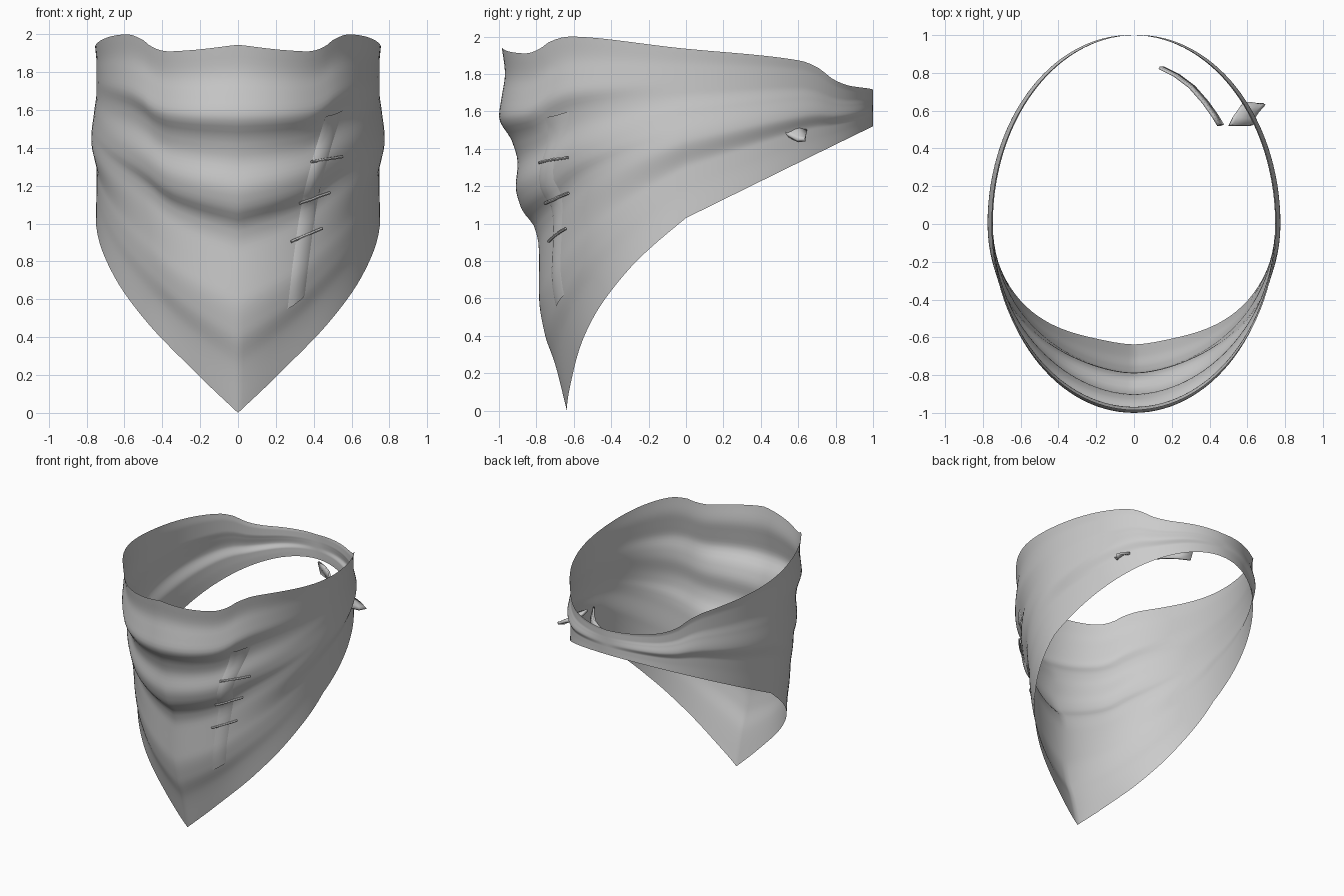
import bpy, math
from mathutils import Vector
from mathutils.bvhtree import BVHTree

if "Cube" in bpy.data.objects:
    bpy.data.objects.remove(bpy.data.objects["Cube"])


def curve(pts):
    """Smooth monotone interpolation through (input, output) points."""
    n = len(pts)
    d = [(pts[i+1][1]-pts[i][1])/(pts[i+1][0]-pts[i][0]) for i in range(n-1)]
    m = [d[0]] + [0 if d[i-1]*d[i] <= 0 else 2*d[i-1]*d[i]/(d[i-1]+d[i])
                  for i in range(1, n-1)] + [d[-1]]

    def f(x):
        x = min(max(x, pts[0][0]), pts[-1][0])
        i = 0
        while i < n-2 and x > pts[i+1][0]:
            i += 1
        h = pts[i+1][0]-pts[i][0]
        u = (x-pts[i][0])/h
        return ((1+2*u)*(1-u)**2*pts[i][1] + u*(1-u)**2*h*m[i]
                + u*u*(3-2*u)*pts[i+1][1] + u*u*(u-1)*h*m[i+1])
    return f


def make(name, verts, faces, angle=60):
    me = bpy.data.meshes.new(name)
    me.from_pydata([tuple(v) for v in verts], [], faces)
    ob = bpy.data.objects.new(name, me)
    bpy.context.collection.objects.link(ob)
    bpy.ops.object.select_all(action='DESELECT')
    ob.select_set(True)
    bpy.context.view_layer.objects.active = ob
    bpy.ops.object.shade_smooth_by_angle(angle=math.radians(angle))
    return ob


def grid_faces(rows, cols, wrap=False):
    return [(r*cols+c, (r+1)*cols+c, (r+1)*cols+(c+1) % cols, r*cols+(c+1) % cols)
            for r in range(rows-1) for c in range(cols if wrap else cols-1)]


# Edge heights against the angle from the front centre
top_z = curve([(0, 1.945), (20, 1.916), (30, 1.91), (37, 1.93), (43, 1.975), (51, 2.0),
               (90, 1.935), (128, 1.87), (134, 1.84), (143, 1.765), (152, 1.735), (180, 1.715)])
front_hem = curve([(0, 0), (23.6, .19), (45, .4), (62, .62), (76, .83), (90, 1.03)])
# Fold profiles: depth at the front centre, and width scale at the sides
front_fold = curve([((1.945-z)/1.945, s) for z, s in [
    (1.945, .985), (1.8, .968), (1.68, .985), (1.57, 1.0), (1.44, .93), (1.32, .9),
    (1.2, .91), (1.08, .88), (.98, .81), (.87, .787), (.6, .785), (.41, .755),
    (.25, .70), (0, .637)]])
side_fold = curve([(0, 1), (.1, .99), (.26, .99), (.37, 1.005), (.54, 1.027),
                   (.7, .99), (.81, .99), (1, .995)])


def cloth_point(deg, t):
    a = min(deg, 360-deg)
    th = math.radians(deg)
    sn = abs(math.sin(th))
    y = -math.cos(th)
    low = front_hem(a) if a <= 90 else 1.03+.49*y
    if a <= 90:
        w = sn**2.9
        s = front_fold(t)*(1-w) + side_fold(t)*w
    else:
        s = 1 + (side_fold(t)-1)*sn
    return Vector((.755*s*math.sin(th), y*s, top_z(a)*(1-t) + low*t))


# Face scarf
R, C = 64, 120
verts = [cloth_point(360*c/C, r/(R-1)) for r in range(R) for c in range(C)]
scarf_faces = grid_faces(R, C, True)
make("scarf", verts, scarf_faces)
tree = BVHTree.FromPolygons(verts, scarf_faces)


def on_cloth(x, z, lift):
    hit, nor, _, _ = tree.ray_cast(Vector((x, -3, z)), Vector((0, 1, 0)))
    if nor.y > 0:
        nor = -nor
    return hit + nor*lift


# Mended tear strip lying on the cloth
left = curve([(0, .26), (.25, .29), (.55, .335), (.75, .385), (1, .46)])
N, M = 25, 5
strip = []
for i in range(N):
    u = i/(N-1)
    for j in range(M):
        k = j/(M-1)
        strip.append(on_cloth(left(u)+.09*k, .55+1.02*u+k*(.07-.04*u),
                              .012 if 0 < j < M-1 else .004))
make("tear_strip", strip, grid_faces(N, M))


def tube(name, pts, radius, sides=6):
    vs = []
    for i, p in enumerate(pts):
        d = (pts[min(i+1, len(pts)-1)]-pts[max(i-1, 0)]).normalized()
        a = d.cross(Vector((0, 0, 1))).normalized()
        b = d.cross(a)
        for k in range(sides):
            g = 2*math.pi*k/sides
            vs.append(p + (a*math.cos(g)+b*math.sin(g))*radius)
    n = len(vs)
    make(name, vs, grid_faces(len(pts), sides, True)
         + [tuple(range(sides)), tuple(range(n-sides, n))], 40)


# Stitches across the tear
for i, (x0, z0, x1, z1) in enumerate([(.38, 1.325, .54, 1.355), (.32, 1.115, .475, 1.165),
                                      (.275, .905, .435, .975)]):
    tube(f"stitch_{i+1}", [on_cloth(x0+(x1-x0)*k/5, z0+(z1-z0)*k/5, .014)
                           for k in range(6)], .008)

# Tie end poking out through the cloth: a flaring folded tab
tab = []
for x0, x1, y, zt, zb, bulge in [(.50, .62, .52, 1.55, 1.48, .0), (.52, .625, .56, 1.52, 1.455, .02),
                                 (.55, .65, .60, 1.50, 1.435, .02), (.575, .685, .64, 1.485, 1.44, .0)]:
    for k in range(7):
        q = k/6
        tab.append((x0+(x1-x0)*q, y, zt+(zb-zt)*q + bulge*math.sin(math.pi*q)))
tie = make("tie_end", tab, grid_faces(4, 7))
tie.modifiers.new("thickness", 'SOLIDIFY').thickness = .02

# Curved tie tail inside the back of the scarf
tail_path = [(.13, .82), (.21, .78), (.29, .72), (.36, .64), (.41, .57), (.44, .52)]
tail = [(x+.012*k, y, 1.60-.045*k) for k in range(3) for x, y in tail_path]
tail_ob = make("tie_tail", tail, grid_faces(3, 6))
tail_ob.modifiers.new("thickness", 'SOLIDIFY').thickness = .015
